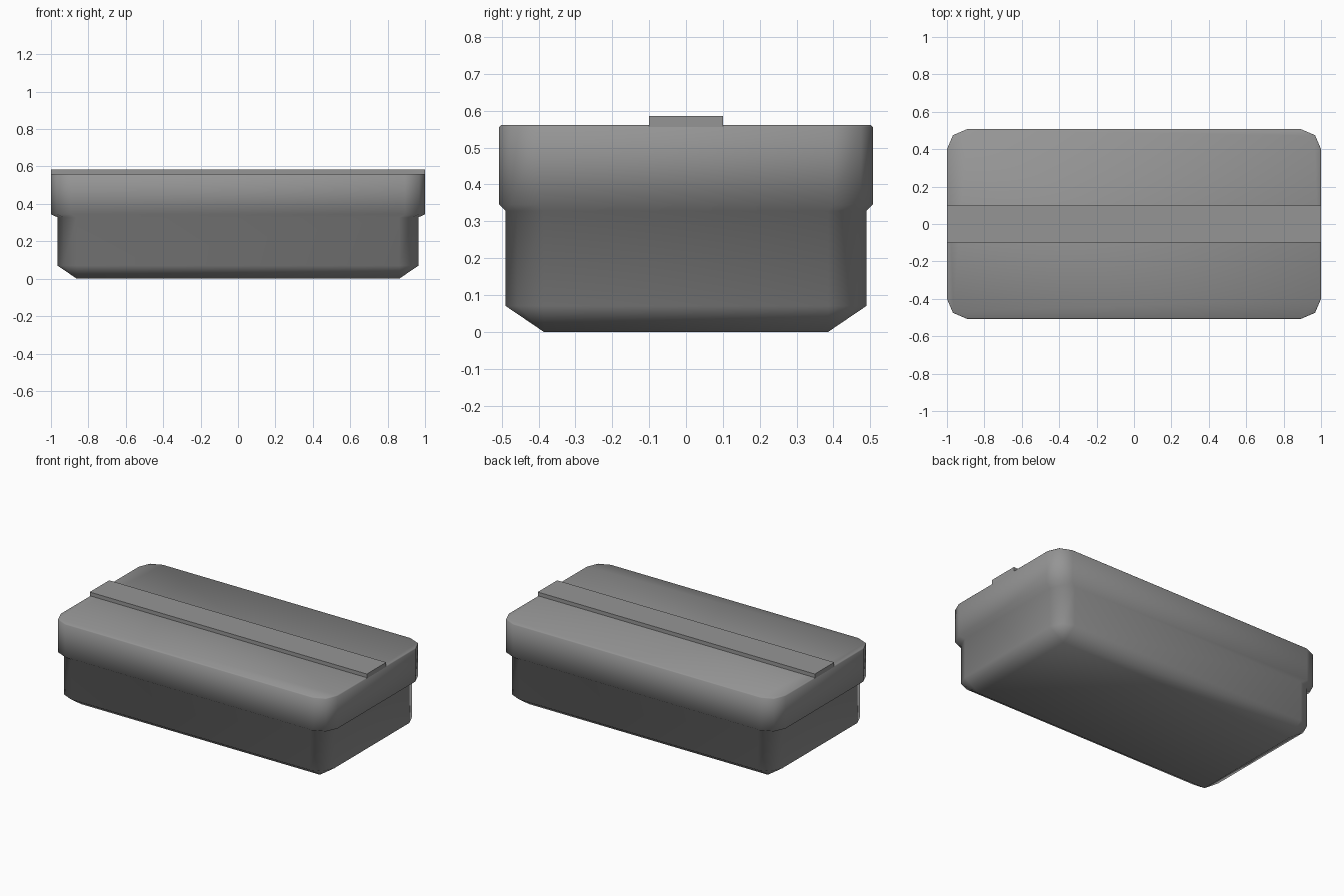
import bpy, bmesh

cube = bpy.data.objects.get("Cube")
if cube:
    bpy.data.objects.remove(cube, do_unlink=True)

grey = bpy.data.materials.new("mid_grey")
grey.use_nodes = True
colour = (0.3, 0.3, 0.3, 1)
grey.diffuse_color = colour
grey.node_tree.nodes["Principled BSDF"].inputs["Base Color"].default_value = colour


def finish(name, bm, smooth):
    bmesh.ops.recalc_face_normals(bm, faces=bm.faces)
    mesh = bpy.data.meshes.new(name)
    bm.to_mesh(mesh)
    bm.free()
    mesh.materials.append(grey)
    for p in mesh.polygons:
        p.use_smooth = smooth
    obj = bpy.data.objects.new(name, mesh)
    bpy.context.collection.objects.link(obj)
    return obj


def ring(bm, scale, z, radius):
    """Rounded rectangle with two facets per corner."""
    verts = []
    for sx, sy in ((1, 1), (-1, 1), (-1, -1), (1, -1)):
        arc = [(1, 0), (0.7, 0.7), (0, 1)]
        if sx * sy < 0:
            arc.reverse()
        for ax, ay in arc:
            verts.append(bm.verts.new((sx * (0.893 + radius * ax) * scale,
                                       sy * (0.4 + radius * ay) * scale, z)))
    return verts


# Box body, ledge and lid as one smooth shell: scale, height, corner radius
levels = [(0.965, 0.0, 0.0), (0.965, 0.07, 0.107), (0.965, 0.328, 0.107),
          (1.0, 0.345, 0.107), (1.0, 0.556, 0.107), (1.0, 0.561, 0.102)]
bm = bmesh.new()
rings = [ring(bm, *level) for level in levels]
for low, high in zip(rings, rings[1:]):
    for i in range(len(low)):
        j = (i + 1) % len(low)
        bm.faces.new((low[i], low[j], high[j], high[i]))
bm.faces.new(rings[0])
bm.faces.new(rings[-1])
# The base ring has square corners, so weld its coincident points
bmesh.ops.remove_doubles(bm, verts=bm.verts, dist=0.0005)
finish("lidded_box", bm, True)

# Flat strip along the lid
bm = bmesh.new()
bmesh.ops.create_cube(bm, size=1)
bmesh.ops.scale(bm, vec=(2, 0.2, 0.03), verts=bm.verts)
bmesh.ops.translate(bm, vec=(0, 0, 0.57), verts=bm.verts)
finish("lid_strip", bm, False)
